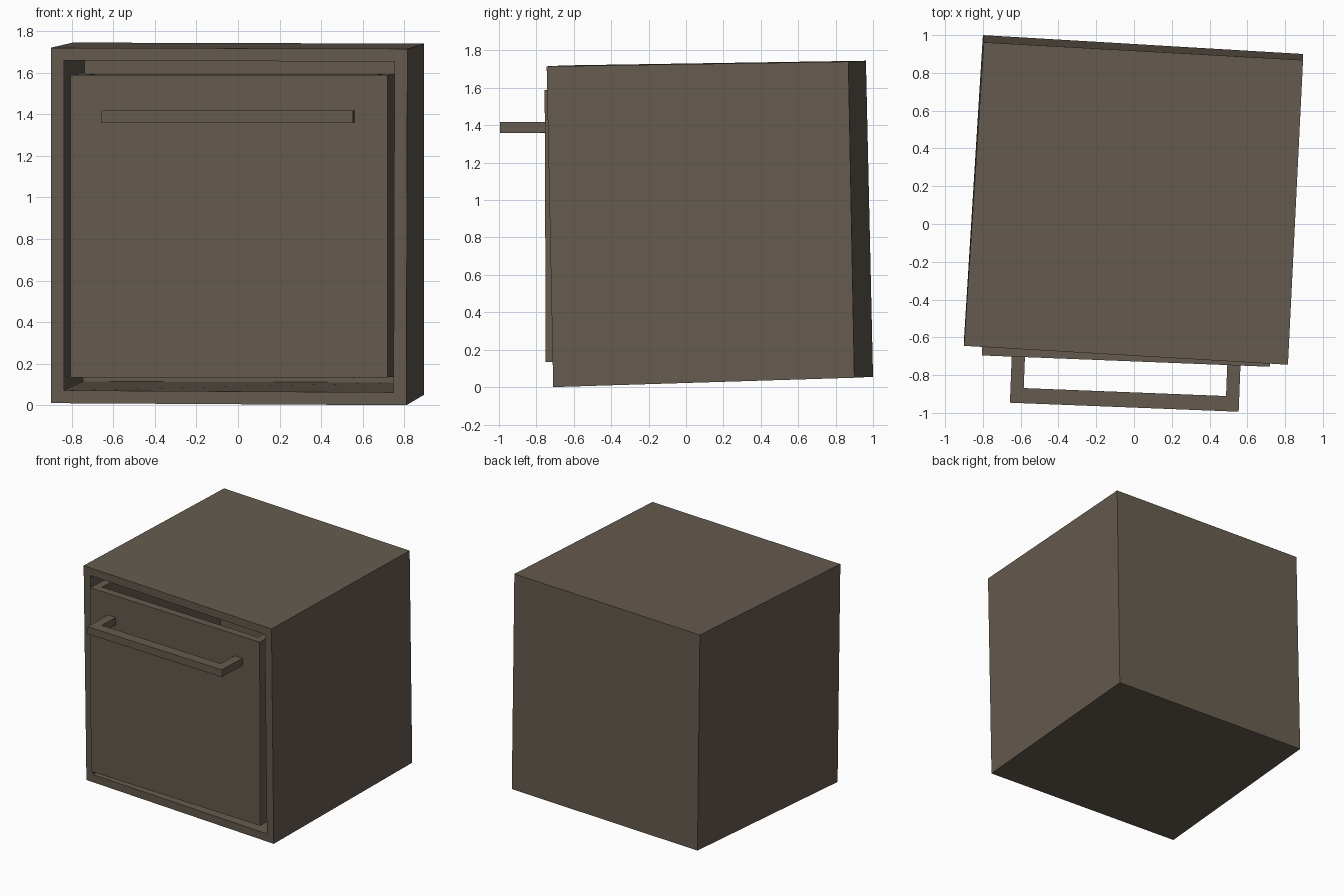
import bpy, bmesh, math
from mathutils import Vector, Matrix

if "Cube" in bpy.data.objects:
    bpy.data.objects.remove(bpy.data.objects["Cube"])

mat = bpy.data.materials.new("dark brown wood")
mat.diffuse_color = (0.13, 0.105, 0.078, 1)
mat.use_nodes = True
mat.node_tree.nodes["Principled BSDF"].inputs["Base Color"].default_value = mat.diffuse_color


def add_object(name, bm, matrix=None):
    bmesh.ops.recalc_face_normals(bm, faces=bm.faces)
    mesh = bpy.data.meshes.new(name)
    bm.to_mesh(mesh)
    bm.free()
    mesh.materials.append(mat)
    obj = bpy.data.objects.new(name, mesh)
    bpy.context.collection.objects.link(obj)
    if matrix:
        obj.matrix_world = matrix
    return obj


def block_points(corners, lo, hi):
    """Eight points inside a block, given as fractions of its edges."""
    fl, fr, br, bl = corners[:4]
    tfl, tfr, tbr, tbl = corners[4:]

    def at(u, v, w):
        low = fl.lerp(fr, u).lerp(bl.lerp(br, u), v)
        high = tfl.lerp(tfr, u).lerp(tbl.lerp(tbr, u), v)
        return low.lerp(high, w)
    return [at(u, v, w) for w in (lo[2], hi[2])
            for u, v in ((lo[0], lo[1]), (hi[0], lo[1]), (hi[0], hi[1]), (lo[0], hi[1]))]


def open_box(name, corners, lo, hi, open_side, matrix=None):
    """Hollow box with one open side: outer skin, inner skin and a rim."""
    sides = {"bottom": (0, 1, 2, 3), "top": (4, 5, 6, 7), "front": (0, 1, 5, 4),
             "right": (1, 2, 6, 5), "back": (2, 3, 7, 6), "left": (3, 0, 4, 7)}
    bm = bmesh.new()
    outer = [bm.verts.new(p) for p in corners]
    inner = [bm.verts.new(p) for p in block_points(corners, lo, hi)]
    for side, ids in sides.items():
        if side == open_side:
            for a, b in zip(ids, ids[1:] + ids[:1]):
                bm.faces.new((outer[a], outer[b], inner[b], inner[a]))
        else:
            bm.faces.new([outer[i] for i in ids])
            bm.faces.new([inner[i] for i in ids])
    return add_object(name, bm, matrix)


# Cabinet: slightly skewed box, open at the front
cabinet = [Vector(p) for p in (
    (-0.90, -0.61, 0.01), (0.81, -0.71, 0.0), (0.895, 0.90, 0.05), (-0.80, 1.0, 0.055),
    (-0.90, -0.645, 1.72), (0.815, -0.745, 1.715), (0.895, 0.868, 1.74), (-0.795, 0.962, 1.745))]
open_box("cabinet", cabinet, (0.036, 0, 0.036), (0.964, 0.965, 0.964), "front")

# Drawer: open at the top, turned a little against the cabinet
W, D, H, T = 1.525, 1.52, 1.455, 0.06
place = (Matrix.Translation((-0.805, -0.69, 0.134))
         @ Matrix.Rotation(math.radians(-2.25), 4, 'Z') @ Matrix.Rotation(0.004, 4, 'X'))
drawer = [Vector((x, y, z)) for z in (0, H) for x, y in ((0, 0), (W, 0), (W, D), (0, D))]
open_box("drawer", drawer, (T / W, T / D, T / H), (1 - T / W, 1 - T / D, 1), "top", place)

# Handle: flat bracket profile raised to its thickness
x0, x1, leg, reach, bar = 0.158, 1.37, 0.07, 0.245, 0.08
profile = [(x0, 0), (x0, -reach), (x1, -reach), (x1, 0),
           (x1 - leg, 0), (x1 - leg, bar - reach), (x0 + leg, bar - reach), (x0 + leg, 0)]
bm = bmesh.new()
face = bm.faces.new([bm.verts.new((x, y, 1.226)) for x, y in profile])
up = bmesh.ops.extrude_face_region(bm, geom=[face])["geom"]
bmesh.ops.translate(bm, verts=[g for g in up if isinstance(g, bmesh.types.BMVert)], vec=(0, 0, 0.058))
add_object("handle", bm, place)
